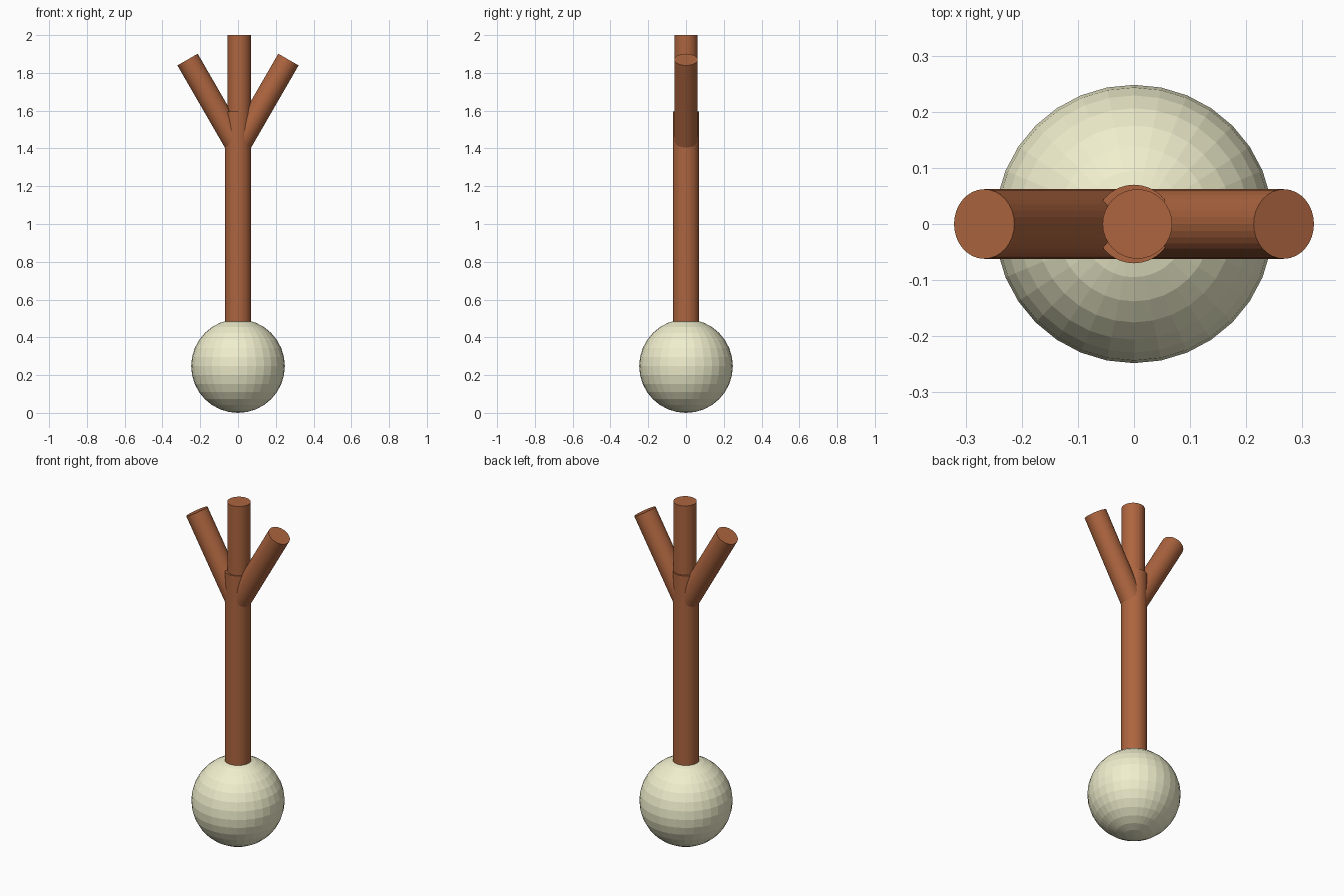
import bpy
from math import radians, sin, cos
from mathutils import Vector

if "Cube" in bpy.data.objects:
    bpy.data.objects.remove(bpy.data.objects["Cube"])


def material(name, color):
    m = bpy.data.materials.new(name)
    m.diffuse_color = (*color, 1)
    m.use_nodes = True
    m.node_tree.nodes["Principled BSDF"].inputs["Base Color"].default_value = m.diffuse_color
    return m


wood = material("brown", (0.42, 0.13, 0.05))
cream = material("cream", (0.87, 0.86, 0.61))


def rod(name, bottom, top, radius):
    """Closed 32-sided cylinder between two points."""
    a, b = Vector(bottom), Vector(top)
    d = b - a
    bpy.ops.mesh.primitive_cylinder_add(
        vertices=32, radius=radius, depth=d.length, location=(a + b) / 2,
        rotation=d.to_track_quat('Z', 'Y').to_euler())
    ob = bpy.context.object
    ob.name = name
    ob.data.materials.append(wood)
    return ob


# Round base
R = 0.248
bpy.ops.mesh.primitive_uv_sphere_add(segments=32, ring_count=16, radius=R,
                                     location=(0, 0, R))
ball = bpy.context.object
ball.name = "base_ball"
ball.data.materials.append(cream)

# Main shaft, sunk slightly into the ball
rod("shaft", (0, 0, 0.46), (0, 0, 1.595), 0.07)

# Middle prong, slightly off centre
rod("middle_prong", (0.006, 0, 1.47), (0.006, 0, 2.0), 0.062)

# Splayed side prongs, 30 degrees from vertical
length, tilt = 0.534, radians(30)
for side, name in ((-1, "left_prong"), (1, "right_prong")):
    tip = (side * length * sin(tilt), 0, 1.408 + length * cos(tilt))
    rod(name, (0, 0, 1.408), tip, 0.062)
